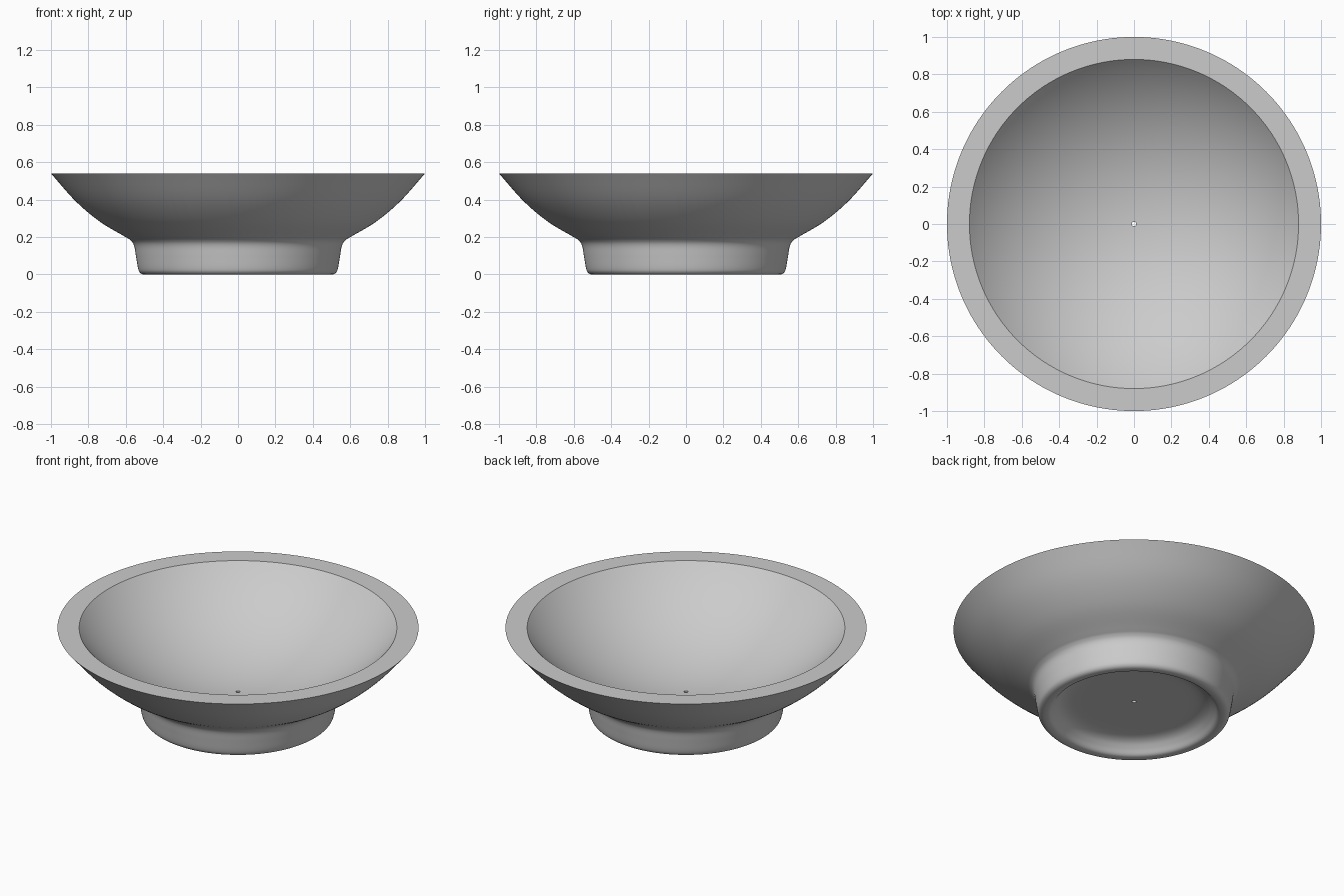
import bpy
import bmesh
import math
from mathutils import Vector

cube = bpy.data.objects.get("Cube")
if cube:
    bpy.data.objects.remove(cube, do_unlink=True)

SEGMENTS = 160
RIM_Z = 0.54
HOLE_R = 0.012
FLOOR_Z = 0.149
INNER_RIM = 0.88


def smooth_path(points, steps=5):
    """Catmull-Rom curve through (radius, height) points."""
    p = [Vector(q) for q in points]
    p = [2 * p[0] - p[1]] + p + [2 * p[-1] - p[-2]]
    out = []
    for a, b, c, d in zip(p, p[1:], p[2:], p[3:]):
        for i in range(steps):
            t = i / steps
            out.append(0.5 * (2 * b + (c - a) * t
                              + (2 * a - 5 * b + 4 * c - d) * t ** 2
                              + (3 * b - a - 3 * c + d) * t ** 3))
    return out + [p[-2]]


def lathe(name, profile, material):
    """Spin a closed profile around the z axis."""
    bm = bmesh.new()
    verts = [bm.verts.new((r, 0, z)) for r, z in profile]
    edges = [bm.edges.new((a, b)) for a, b in zip(verts, verts[1:] + verts[:1])]
    bmesh.ops.spin(bm, geom=verts + edges, cent=(0, 0, 0), axis=(0, 0, 1),
                   angle=math.tau, steps=SEGMENTS, use_merge=True)
    bmesh.ops.remove_doubles(bm, verts=bm.verts[:], dist=1e-5)
    bmesh.ops.recalc_face_normals(bm, faces=bm.faces[:])
    mesh = bpy.data.meshes.new(name)
    bm.to_mesh(mesh)
    bm.free()
    mesh.materials.append(material)
    obj = bpy.data.objects.new(name, mesh)
    bpy.context.collection.objects.link(obj)
    bpy.ops.object.select_all(action='DESELECT')
    obj.select_set(True)
    bpy.context.view_layer.objects.active = obj
    bpy.ops.object.shade_smooth_by_angle(angle=math.radians(35))
    return obj


# Plain grey glaze
grey = bpy.data.materials.new("light_grey")
grey.use_nodes = True
colour = (0.6, 0.6, 0.6, 1)
grey.diffuse_color = colour
grey.node_tree.nodes["Principled BSDF"].inputs["Base Color"].default_value = colour

# Underside recess, foot ring, neck and flared outer wall
outside = smooth_path([
    (HOLE_R, 0.08), (0.18, 0.08), (0.31, 0.08), (0.37, 0.075), (0.41, 0.06),
    (0.44, 0.034), (0.463, 0.008), (0.482, 0), (0.507, 0), (0.525, 0.011),
    (0.535, 0.035), (0.546, 0.10), (0.556, 0.155), (0.575, 0.183),
    (0.61, 0.205), (0.74, 0.283), (0.87, 0.393), (1.0, RIM_Z)])

# Spherical hollow running from the rim down to the drain hole
depth = RIM_Z - FLOOR_Z
radius = (INNER_RIM ** 2 + depth ** 2) / (2 * depth)
start, end = math.asin(INNER_RIM / radius), math.asin(HOLE_R / radius)
inside = []
for i in range(41):
    a = start + (end - start) * i / 40
    inside.append((radius * math.sin(a), FLOOR_Z + radius * (1 - math.cos(a))))

lathe("footed_bowl", [tuple(p) for p in outside] + inside, grey)
